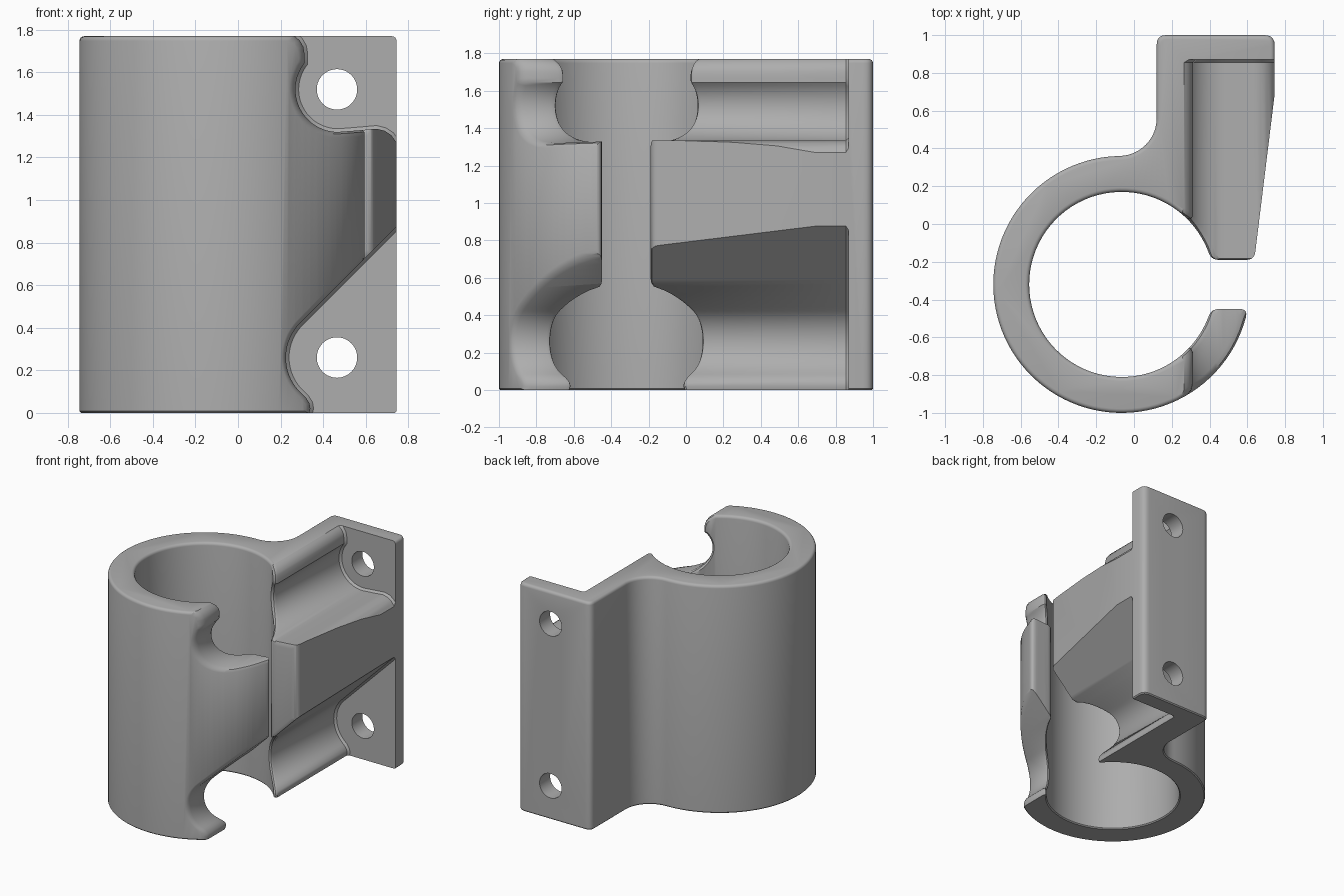
import bpy
import bmesh
import math
from mathutils import Vector

if "Cube" in bpy.data.objects:
    bpy.data.objects.remove(bpy.data.objects["Cube"])

HEIGHT = 1.77
CX, CY = -0.065, -0.32          # bore centre
R_OUT, R_IN = 0.68, 0.49
HALF_GAP = 0.13
FLANGE_Y = 0.87


def arc(cx, cy, r, start, end, steps):
    """Points on an arc, angles in degrees."""
    angles = [math.radians(start + (end - start) * i / steps) for i in range(steps + 1)]
    return [Vector((cx + r * math.cos(a), cy + r * math.sin(a))) for a in angles]


def rounded(before, corner, after, r, steps=5):
    """Replace a corner by a short curve."""
    before, corner, after = Vector(before), Vector(corner), Vector(after)
    a = corner + (before - corner).normalized() * r
    b = corner + (after - corner).normalized() * r
    ts = [i / steps for i in range(steps + 1)]
    return [a * (1 - t) ** 2 + corner * 2 * t * (1 - t) + b * t * t for t in ts]


def subdivided(points, longest=0.03):
    """Split the long edges of a closed outline."""
    result = []
    for i, p in enumerate(points):
        q = points[(i + 1) % len(points)]
        n = max(1, math.ceil((q - p).length / longest))
        result += [p.lerp(q, k / n) for k in range(n)]
    return result


def counter_clockwise(points):
    area = sum(p.x * q.y - q.x * p.y for p, q in zip(points, points[1:] + points[:1]))
    return points if area > 0 else points[::-1]


def offset(points, d):
    """Grow (d > 0) or shrink a counter-clockwise outline."""
    result = []
    for i, p in enumerate(points):
        u = (p - points[i - 1]).normalized()
        v = (points[(i + 1) % len(points)] - p).normalized()
        n1, n2 = Vector((u.y, -u.x)), Vector((v.y, -v.x))
        result.append(p + (n1 + n2) * (d / max(0.3, 1 + n1.dot(n2))))
    return result


def loft(name, rings):
    """Closed solid through rings that run counter-clockwise seen from the last one."""
    bm = bmesh.new()
    layers = [[bm.verts.new(p) for p in ring] for ring in rings]
    n = len(layers[0])
    for a, b in zip(layers, layers[1:]):
        for i in range(n):
            j = (i + 1) % n
            bm.faces.new((a[i], a[j], b[j], b[i]))
    bm.faces.new(layers[0][::-1])
    bm.faces.new(layers[-1])
    bm.normal_update()
    mesh = bpy.data.meshes.new(name)
    bm.to_mesh(mesh)
    bm.free()
    obj = bpy.data.objects.new(name, mesh)
    bpy.context.collection.objects.link(obj)
    return obj


def wall_y(x, radius, side):
    """Depth of the ring wall at x, stopping at the gap."""
    return CY + side * math.sqrt(max(radius ** 2 - (x - CX) ** 2, HALF_GAP ** 2))


def relief_cutter(name, outline, e):
    """Front-to-back cutter that flares where it leaves the ring, rounding the rims."""
    outline = counter_clockwise(subdivided(outline))
    layers = [
        (e, lambda x: -1.3),
        (e, lambda x: wall_y(x, R_OUT + 0.003, -1)),
        (0.29 * e, lambda x: wall_y(x, R_OUT - 0.3 * e, -1)),
        (0, lambda x: wall_y(x, R_OUT - e, -1)),
        (0, lambda x: wall_y(x, R_IN + e, -1)),
        (0.29 * e, lambda x: wall_y(x, R_IN + 0.3 * e, -1)),
        (e, lambda x: wall_y(x, R_IN - 0.003, -1)),
        (e, lambda x: wall_y(x, R_IN - 0.003, 1)),
        (0.29 * e, lambda x: wall_y(x, R_IN + 0.3 * e, 1)),
        (0, lambda x: wall_y(x, R_IN + e, 1)),
        (0, lambda x: FLANGE_Y - 0.015),
        (-0.015, lambda x: FLANGE_Y),
    ]
    rings, last = [], [-2.0] * len(outline)
    for d, depth in layers:
        points = offset(outline, d)
        last = [max(depth(p.x), y + 0.004) for p, y in zip(points, last)]
        rings.append([(p.x, y, p.y) for p, y in zip(points, last)])
    return loft(name, rings[::-1])


# Plan of the clamp: split ring, arm and flange in one outline
front_gap, back_gap = CY - HALF_GAP, CY + HALF_GAP
outer_end = math.degrees(math.asin(HALF_GAP / R_OUT))
inner_ring = arc(CX, CY, R_IN, -21, -339, 72)
outer_ring = arc(CX, CY, R_OUT, 92, 356 - outer_end, 72)
inner_x, outer_x = 0.408, 0.602
plan = rounded(inner_ring[-1], (inner_x, back_gap), (0.635, back_gap), 0.042)
plan += rounded((inner_x, back_gap), (0.637, back_gap), (0.745, 0.69), 0.042)
plan += [Vector((0.745, 0.69))]
plan += rounded((0.745, 0.69), (0.745, 1), (0.12, 1), 0.055)
plan += rounded((0.745, 1), (0.12, 1), (0.12, 0.56), 0.05)
plan += arc(-0.08, 0.56, 0.2, 0, -88, 12)
plan += outer_ring
plan += rounded(outer_ring[-1], (outer_x, front_gap), (inner_x, front_gap), 0.042)
plan += rounded((outer_x, front_gap), (inner_x, front_gap), inner_ring[0], 0.042)
plan += inner_ring

# Main body with a rounded top rim and a tight bottom rim
rims = [(0, 0.008), (0.008, 0), (HEIGHT - 0.022, 0), (HEIGHT - 0.014, 0.002),
        (HEIGHT - 0.006, 0.007), (HEIGHT - 0.002, 0.014), (HEIGHT, 0.022)]
body = loft("pipe_clamp_body",
            [[(p.x, p.y, z) for p in offset(plan, -inset)] for z, inset in rims])

# Clearance around the upper bolt
upper = [Vector(p) for p in ((0.9, 2), (0.2, 2), (0.22, 1.8), (0.26, 1.775),
                             (0.29, 1.75), (0.307, 1.72), (0.312, 1.69))]
upper += arc(0.47, 1.52, 0.2, 142, 270, 24)
upper += [Vector(p) for p in ((0.56, 1.327), (0.65, 1.335), (0.69, 1.325),
                              (0.72, 1.305), (0.745, 1.27), (0.9, 1.2))]

# Clearance around the lower bolt, with a sloping roof
lower = [Vector(p) for p in ((0.9, -0.2), (0.33, -0.2), (0.335, 0), (0.34, 0.02),
                             (0.336, 0.045), (0.32, 0.07))]
lower += arc(0.455, 0.26, 0.23, 225, 135, 20)
lower += [Vector((0.9, 1.031))]

cutters = [relief_cutter("upper_relief_cutter", upper, 0.033),
           relief_cutter("lower_relief_cutter", lower, 0.025)]

# Bolt holes through the flange
for z in (0.26, 1.52):
    circle = arc(0.465, z, 0.095, 0, 352.5, 47)
    cutters.append(loft("bolt_hole_cutter",
                        [[(p.x, y, p.y) for p in circle] for y in (1.2, 0.7)]))

bpy.ops.object.select_all(action='DESELECT')
bpy.context.view_layer.objects.active = body
body.select_set(True)
for cutter in cutters:
    cutter.hide_render = True
    cut = body.modifiers.new(cutter.name, 'BOOLEAN')
    cut.operation = 'DIFFERENCE'
    cut.solver = 'EXACT'
    cut.use_self = True
    cut.object = cutter
    bpy.ops.object.modifier_apply(modifier=cut.name)
for cutter in cutters:
    bpy.data.objects.remove(cutter)

# Plain grey finish
grey = bpy.data.materials.new("plain_grey")
grey.use_nodes = True
colour = (0.42, 0.42, 0.42, 1)
grey.diffuse_color = colour
grey.node_tree.nodes["Principled BSDF"].inputs["Base Color"].default_value = colour
body.data.materials.clear()
body.data.materials.append(grey)
bpy.ops.object.shade_smooth_by_angle(angle=math.radians(35))
